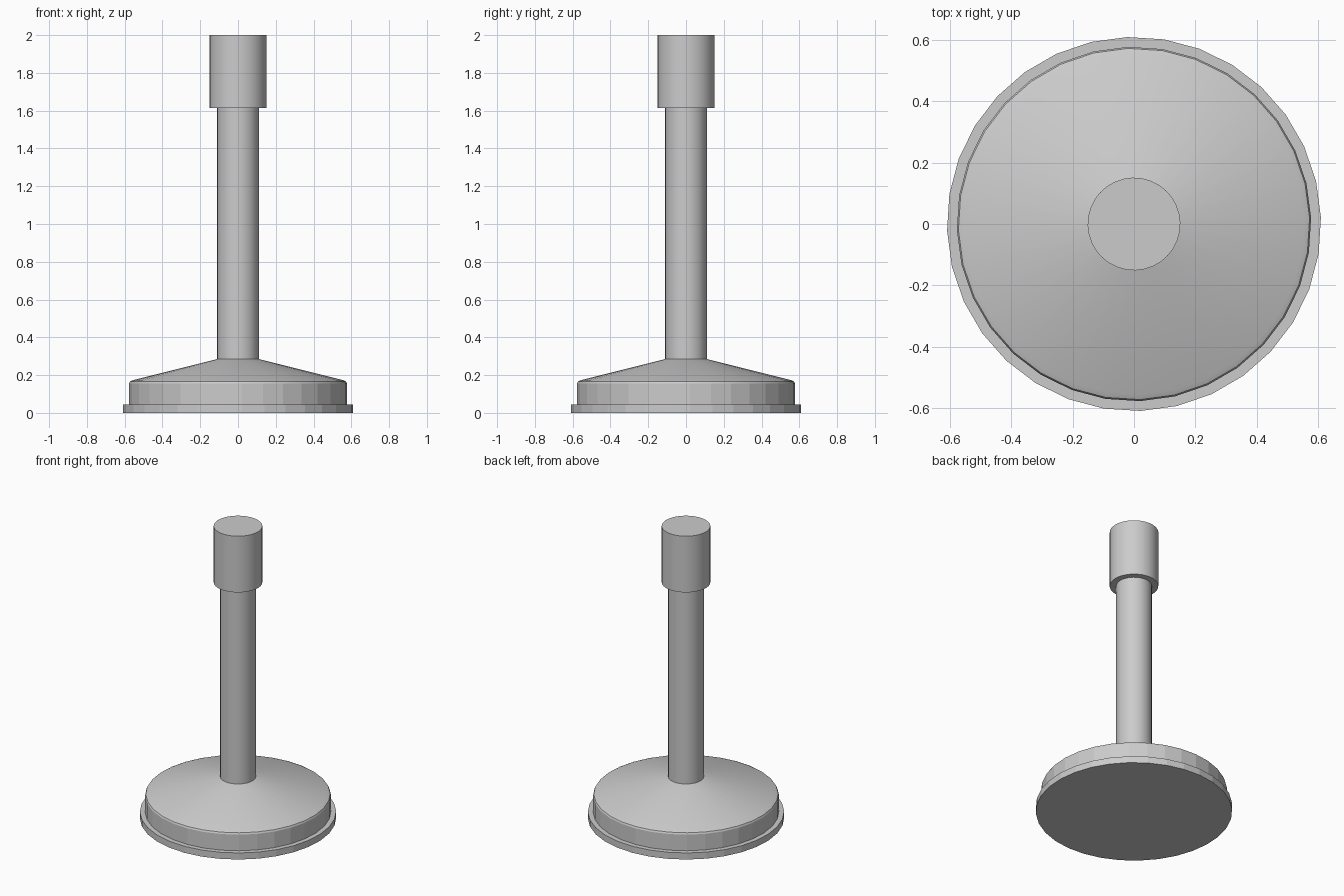
import bpy, bmesh, math

if "Cube" in bpy.data.objects:
    bpy.data.objects.remove(bpy.data.objects["Cube"])

SIDES = 32
TWIST = math.radians(2)


def lathe(name, profile, flat_sides=False):
    """Spin (radius, z) points around z; radius 0 closes the part with a flat disc."""
    bm = bmesh.new()
    rings = []
    for r, z in profile:
        if r == 0:
            continue
        rings.append([bm.verts.new((r * math.cos(TWIST + math.tau * i / SIDES),
                                    r * math.sin(TWIST + math.tau * i / SIDES), z))
                      for i in range(SIDES)])
    for low, high in zip(rings, rings[1:]):
        for i in range(SIDES):
            j = (i + 1) % SIDES
            bm.faces.new((low[i], low[j], high[j], high[i]))
    if profile[0][0] == 0:
        bm.faces.new(rings[0][::-1])
    if profile[-1][0] == 0:
        bm.faces.new(rings[-1])
    mesh = bpy.data.meshes.new(name)
    bm.to_mesh(mesh)
    bm.free()
    obj = bpy.data.objects.new(name, mesh)
    bpy.context.collection.objects.link(obj)
    if not flat_sides:
        bpy.ops.object.select_all(action='DESELECT')
        obj.select_set(True)
        bpy.context.view_layer.objects.active = obj
        bpy.ops.object.shade_smooth_by_angle(angle=math.radians(40))
    return obj


# Thin foot plate with a closed underside
lathe("foot_plate", [(0, 0), (0.609, 0), (0.609, 0.045), (0.577, 0.045)], True)
# Faceted drum of the base
lathe("base_drum", [(0.577, 0.045), (0.577, 0.155)], True)
# Rounded shoulder and shallow cone
lathe("base_cone", [(0.577, 0.155), (0.572, 0.166), (0.555, 0.174), (0.11, 0.285)])
# Upright post
lathe("post", [(0.111, 0.285), (0.111, 1.615)])
# Wider grip on top
lathe("top_grip", [(0.111, 1.615), (0.151, 1.615), (0.151, 2.0), (0, 2.0)])
